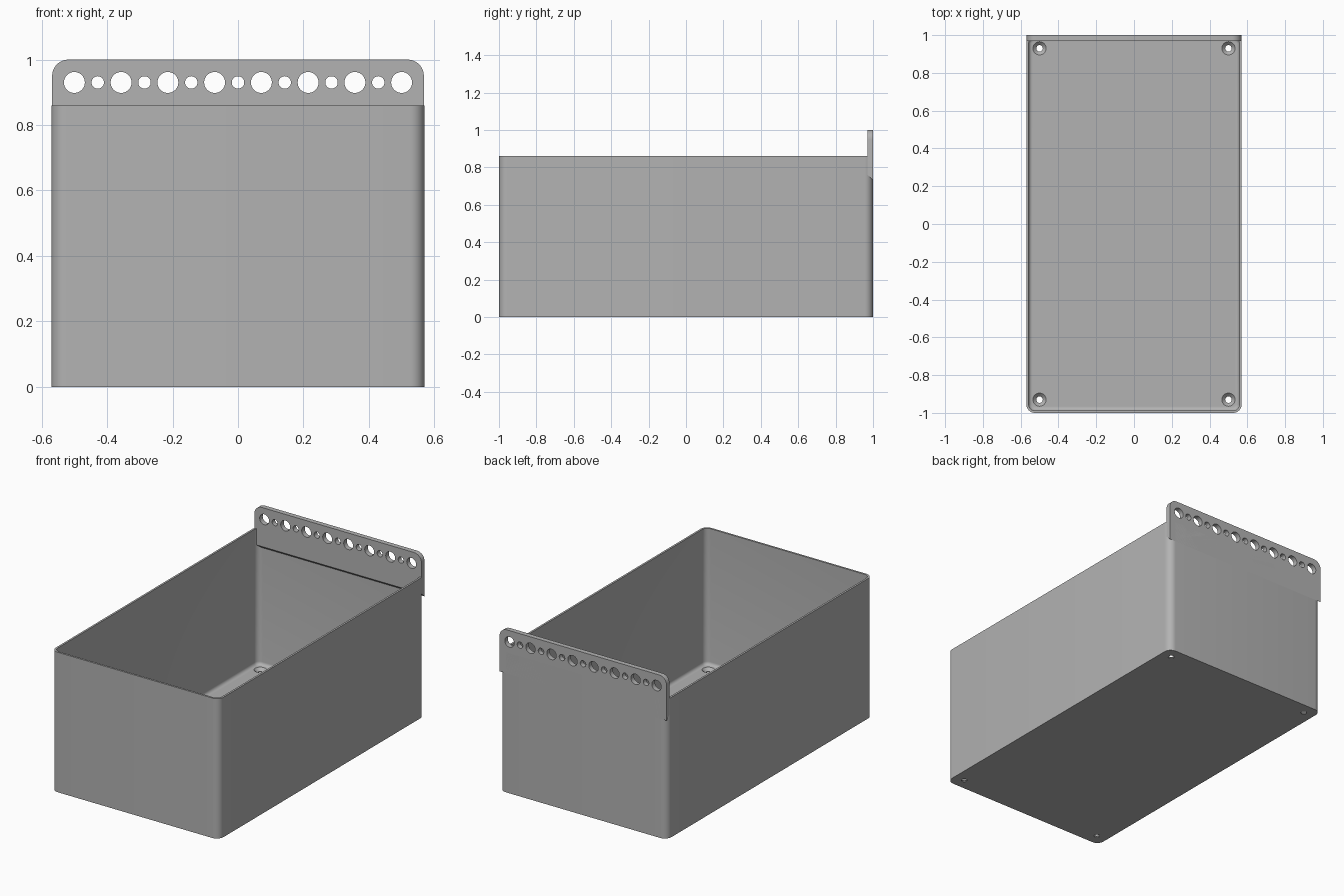
import bpy, bmesh, math
from mathutils import Matrix, Vector

if "Cube" in bpy.data.objects:
    bpy.data.objects.remove(bpy.data.objects["Cube"])

W, L, H = 0.57, 1.0, 0.86        # half width, half length, bin height
WALL, FLOOR, FILLET = 0.012, 0.022, 0.02
HOLE_Z, PITCH = 0.93, 1 / 7

grey = bpy.data.materials.new("plain grey")
grey.use_nodes = True
colour = (0.45, 0.45, 0.45, 1)
grey.diffuse_color = colour
grey.node_tree.nodes["Principled BSDF"].inputs["Base Color"].default_value = colour


def finish(bm, name):
    bmesh.ops.recalc_face_normals(bm, faces=bm.faces)
    mesh = bpy.data.meshes.new(name)
    bm.to_mesh(mesh)
    bm.free()
    mesh.materials.append(grey)
    obj = bpy.data.objects.new(name, mesh)
    bpy.context.collection.objects.link(obj)
    return obj


def arc(cx, cy, r, start, n=8):
    return [(cx + r * math.cos(start + math.pi / 2 * i / n),
             cy + r * math.sin(start + math.pi / 2 * i / n)) for i in range(n + 1)]


def rounded_ring(bm, inset, z):
    r = max(0.045 - inset, 0.008)
    x, y = W - inset - r, L - inset - r
    pts = []
    for i, (sx, sy) in enumerate([(1, 1), (-1, 1), (-1, -1), (1, -1)]):
        pts += arc(sx * x, sy * y, r, i * math.pi / 2)
    return [bm.verts.new((px, py, z)) for px, py in pts]


def bridge(bm, a, b):
    for i in range(len(a)):
        j = (i + 1) % len(a)
        bm.faces.new((a[i], a[j], b[j], b[i]))


def cone(bm, centre, r1, r2, depth, turn=Matrix()):
    bmesh.ops.create_cone(bm, cap_ends=True, segments=40, radius1=r1, radius2=r2,
                          depth=depth, matrix=Matrix.Translation(Vector(centre)) @ turn)


def cut(obj, cutter):
    cutter.hide_render = True
    mod = obj.modifiers.new("holes", "BOOLEAN")
    mod.operation, mod.solver, mod.object = "DIFFERENCE", "EXACT", cutter
    mod.use_self = True
    bpy.context.view_layer.objects.active = obj
    bpy.ops.object.modifier_apply(modifier=mod.name)
    bpy.data.objects.remove(cutter)


# Open bin: outer shell, rim, inner walls and a filleted floor
bm = bmesh.new()
steps = [(0, 0), (0, H), (WALL, H)]
for i in range(6):
    a = math.pi / 2 * i / 5
    steps.append((WALL + FILLET * (1 - math.cos(a)), FLOOR + FILLET * (1 - math.sin(a))))
rings = [rounded_ring(bm, *s) for s in steps]
for a, b in zip(rings, rings[1:]):
    bridge(bm, a, b)
bm.faces.new(rings[0])
bm.faces.new(rings[-1])
bin_body = finish(bm, "bin_body")

# Countersunk screw holes through the floor corners
bm = bmesh.new()
for x in (-0.5, 0.5):
    for y in (-0.93, 0.93):
        cone(bm, (x, y, 0), 0.017, 0.017, 0.2)
        cone(bm, (x, y, FLOOR - 0.008), 0.017, 0.037, 0.02)
cut(bin_body, finish(bm, "screw_hole_cutter"))

# Hanging plate: rounded top corners, bevelled lower edge
bm = bmesh.new()
pw, r, front, back = 0.568, 0.05, 0.97, 1.0
top = arc(pw - r, 1 - r, r, 0) + arc(r - pw, 1 - r, r, math.pi / 2)
loops = []
for y, low in ((front, 0.76), (back, 0.732)):
    pts = top + [(-pw, low), (pw, low)]
    loops.append([bm.verts.new((x, y, z)) for x, z in pts])
    bm.faces.new(loops[-1])
bridge(bm, *loops)
hanging_plate = finish(bm, "hanging_plate")

# Row of alternating large and small holes
bm = bmesh.new()
lie = Matrix.Rotation(math.pi / 2, 4, "X")
for i in range(15):
    radius = 0.019 if i % 2 else 0.032
    cone(bm, ((i - 7) * PITCH / 2, 0.985, HOLE_Z), radius, radius, 0.2, lie)
cut(hanging_plate, finish(bm, "plate_hole_cutter"))

# Smooth the curved surfaces, keep edges crisp
for obj in (bin_body, hanging_plate):
    bpy.ops.object.select_all(action="DESELECT")
    obj.select_set(True)
    bpy.context.view_layer.objects.active = obj
    bpy.ops.object.shade_smooth_by_angle(angle=math.radians(30))
